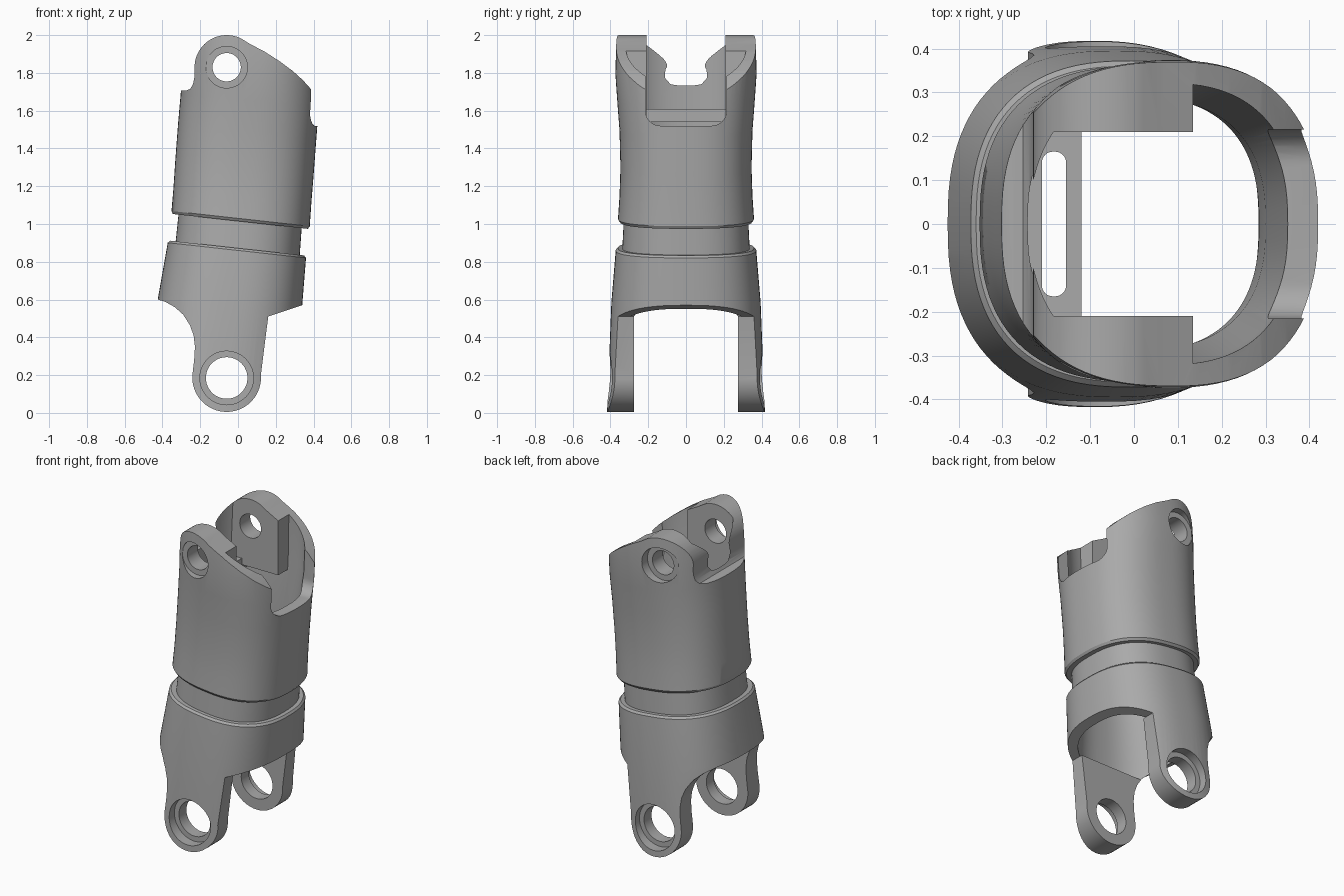
import bpy, bmesh, math
from mathutils import Vector

if "Cube" in bpy.data.objects:
    bpy.data.objects.remove(bpy.data.objects["Cube"])

mat = bpy.data.materials.new("plain grey")
mat.use_nodes = True
GREY = (0.4, 0.4, 0.4, 1)
mat.diffuse_color = GREY
mat.node_tree.nodes["Principled BSDF"].inputs["Base Color"].default_value = GREY


def finish(name, bm):
    bmesh.ops.recalc_face_normals(bm, faces=bm.faces)
    mesh = bpy.data.meshes.new(name)
    bm.to_mesh(mesh)
    bm.free()
    mesh.materials.append(mat)
    ob = bpy.data.objects.new(name, mesh)
    bpy.context.collection.objects.link(ob)
    return ob


def loft(name, rings, n=96, power=2.5):
    """Solid through rounded rings: (z at x=0, tilt, left x, right x, half depth)."""
    bm = bmesh.new()
    loops = []
    for z, tilt, xl, xr, depth in rings:
        loop = []
        for i in range(n):
            c, s = math.cos(math.tau * i / n), math.sin(math.tau * i / n)
            x = (xl + xr) / 2 + (xr - xl) / 2 * math.copysign(abs(c) ** (2 / power), c)
            y = depth * math.copysign(abs(s) ** (2 / power), s)
            loop.append(bm.verts.new((x, y, z + tilt * x)))
        loops.append(loop)
    for a, b in zip(loops, loops[1:]):
        for i in range(n):
            j = (i + 1) % n
            bm.faces.new((a[i], a[j], b[j], b[i]))
    bm.faces.new(loops[0])
    bm.faces.new(loops[-1])
    return finish(name, bm)


def prism(name, pts, axis, lo, hi):
    """Extrude a 2D outline along the given axis."""
    place = {"x": lambda u, v, w: (w, u, v),
             "y": lambda u, v, w: (u, w, v),
             "z": lambda u, v, w: (u, v, w)}[axis]
    bm = bmesh.new()
    a = [bm.verts.new(place(u, v, lo)) for u, v in pts]
    b = [bm.verts.new(place(u, v, hi)) for u, v in pts]
    bm.faces.new(a)
    bm.faces.new(b)
    for i in range(len(a)):
        j = (i + 1) % len(a)
        bm.faces.new((a[i], a[j], b[j], b[i]))
    return finish(name, bm)


def arc(cx, cz, r, start, end, n=24):
    angles = [math.radians(start + (end - start) * i / n) for i in range(n + 1)]
    return [(cx + r * math.cos(t), cz + r * math.sin(t)) for t in angles]


def rounded(x0, x1, y0, y1, r):
    return (arc(x1 - r, y1 - r, r, 0, 90, 8) + arc(x0 + r, y1 - r, r, 90, 180, 8)
            + arc(x0 + r, y0 + r, r, 180, 270, 8) + arc(x1 - r, y0 + r, r, 270, 360, 8))


def box(name, x0, x1, y0, y1, z0, z1):
    return prism(name, [(x0, y0), (x1, y0), (x1, y1), (x0, y1)], "z", z0, z1)


def boolean(target, tool, operation="DIFFERENCE"):
    mod = target.modifiers.new("cut", "BOOLEAN")
    mod.operation, mod.object, mod.solver = operation, tool, "EXACT"
    bpy.context.view_layer.objects.active = target
    bpy.ops.object.modifier_apply(modifier=mod.name)


# Outer shells
TILT = -0.11
lower_collar = loft("lower_collar", [
    (-0.05, 0, -0.5, 0.29, 0.42), (0.583, -0.04, -0.425, 0.34, 0.395),
    (0.86, TILT, -0.372, 0.36, 0.372), (0.872, TILT, -0.36, 0.35, 0.36)])
neck = loft("neck_ring", [
    (0.872, TILT, -0.33, 0.327, 0.337), (1.015, TILT, -0.315, 0.337, 0.33)])
upper_sleeve = loft("upper_sleeve", [
    (1.015, TILT, -0.345, 0.37, 0.35), (1.03, TILT, -0.352, 0.38, 0.36),
    (1.15, TILT, -0.342, 0.388, 0.352), (1.3, TILT, -0.332, 0.4, 0.347),
    (1.5, TILT, -0.317, 0.415, 0.352), (1.66, TILT, -0.303, 0.427, 0.364),
    (1.8, -0.05, -0.295, 0.43, 0.374), (2.1, 0, -0.28, 0.44, 0.365)])

# Hollow core, leaving material for the ears and the slotted shelf
bore = loft("bore", [
    (-0.1, 0, -0.46, 0.25, 0.36), (0.583, -0.04, -0.37, 0.285, 0.34),
    (0.82, TILT, -0.3, 0.285, 0.3), (1.02, TILT, -0.28, 0.285, 0.29),
    (1.2, TILT, -0.27, 0.3, 0.285), (1.66, TILT, -0.245, 0.365, 0.315),
    (2.15, 0, -0.22, 0.385, 0.325)])
shelf = box("shelf", -0.4, -0.12, -0.5, 0.5, 1.54, 1.61)
slot = prism("slot", rounded(-0.21, -0.155, -0.165, 0.165, 0.025), "z", 1.4, 1.8)
boolean(shelf, slot)
helpers = [bore, shelf, slot]
boolean(bore, shelf)
for side in (-1, 1):
    y = sorted((side * 0.21, side * 0.6))
    top_pad = box("top_pad", -0.6, 0.135, *y, 1.57, 2.4)
    y = sorted((side * 0.275, side * 0.6))
    low_pad = box("low_pad", -0.7, 0.6, *y, -0.3, 0.51)
    for pad in (top_pad, low_pad):
        boolean(bore, pad)
        helpers.append(pad)

# Side outline with the round ears at both ends
outline = ([(-0.7, 0.605), (-0.43, 0.602), (-0.385, 0.588), (-0.335, 0.56), (-0.29, 0.52),
            (-0.255, 0.465), (-0.235, 0.41), (-0.228, 0.35), (-0.232, 0.28)]
           + arc(-0.06, 0.187, 0.182, 175, 365)
           + [(0.16, 0.51), (0.34, 0.57), (0.7, 0.69), (0.7, 1.4), (0.55, 1.55), (0.39, 1.71),
              (0.345, 1.76), (0.29, 1.81), (0.22, 1.862), (0.14, 1.913), (0.06, 1.955)]
           + arc(-0.06, 1.83, 0.17, 62, 185)
           + [(-0.231, 1.775), (-0.238, 1.74), (-0.253, 1.715), (-0.275, 1.706), (-0.7, 1.7)])
side_outline = prism("side_outline", outline, "y", -1, 1)
helpers.append(side_outline)

# Rounded notch in the sleeve wall
notch = prism("notch", rounded(-0.215, 0.215, 1.52, 2.3, 0.08), "x", 0.2, 0.8)

# Pin holes with counterbores
cutters = [bore, notch]
helpers.append(notch)
for z, r, wide, seat in ((1.83, 0.075, 0.11, 0.315), (0.185, 0.11, 0.142, 0.35)):
    cutters.append(prism("pin_hole", arc(-0.06, z, r, 0, 352.5, 47), "y", -0.9, 0.9))
    for lo, hi in ((-0.8, -seat), (seat, 0.8)):
        cutters.append(prism("counterbore", arc(-0.06, z, wide, 0, 352.5, 47), "y", lo, hi))
helpers += cutters[2:]

for part in (lower_collar, neck, upper_sleeve):
    if part is not neck:
        boolean(part, side_outline, "INTERSECT")
    for cutter in (cutters if part is not neck else [bore]):
        boolean(part, cutter)
    bpy.ops.object.select_all(action="DESELECT")
    part.select_set(True)
    bpy.context.view_layer.objects.active = part
    bpy.ops.object.shade_smooth_by_angle(angle=math.radians(30))

for helper in helpers:
    bpy.data.objects.remove(helper)
